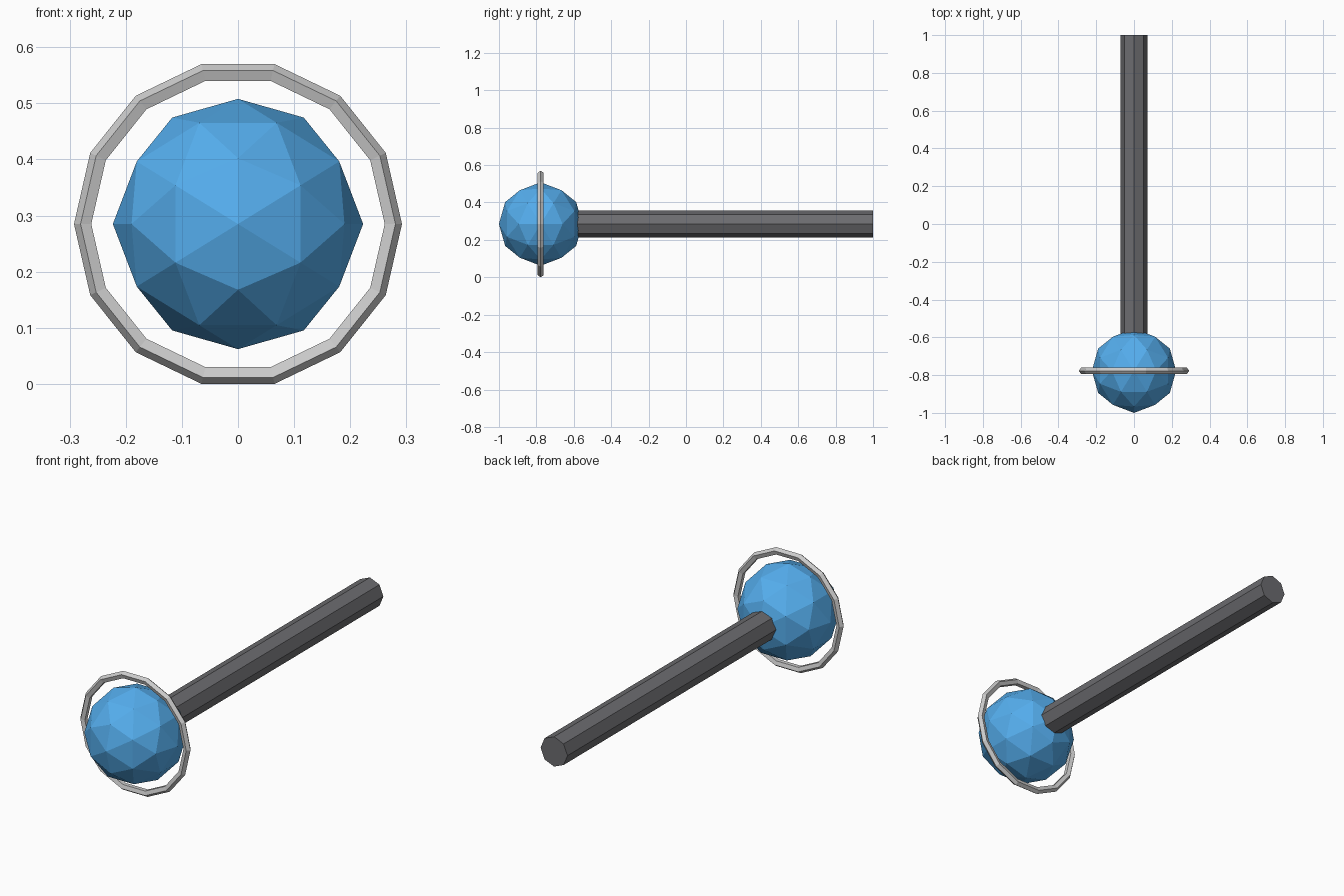
import bpy, bmesh
from math import pi, sqrt
from mathutils import Vector

if "Cube" in bpy.data.objects:
    bpy.data.objects.remove(bpy.data.objects["Cube"])

CENTRE = Vector((0, -0.777, 0.285))


def finish(obj, name, color=None):
    obj.name = name
    if color:
        mat = bpy.data.materials.new(name + "_colour")
        mat.diffuse_color = (*color, 1)
        mat.use_nodes = True
        mat.node_tree.nodes["Principled BSDF"].inputs["Base Color"].default_value = mat.diffuse_color
        obj.data.materials.append(mat)


# Ball: icosahedron with two-fold axes along x, y, z, subdivided once
phi, s = (1 + sqrt(5)) / 2, (-1, 1)
corners = [Vector(p) for a in s for b in s
           for p in ((a, 0, b * phi), (b * phi, a, 0), (0, b * phi, a))]
mids = [(p + q) / 2 for i, p in enumerate(corners) for q in corners[:i]
        if (p - q).length < 2.1]
bm = bmesh.new()
for p in corners + mids:
    bm.verts.new(p.normalized() * 0.223)
bmesh.ops.convex_hull(bm, input=bm.verts)
bmesh.ops.recalc_face_normals(bm, faces=bm.faces)
mesh = bpy.data.meshes.new("ball")
bm.to_mesh(mesh)
bm.free()
ball = bpy.data.objects.new("ball", mesh)
ball.location = CENTRE
bpy.context.collection.objects.link(ball)
finish(ball, "ball", (0.09, 0.42, 0.85))

# Ring around the ball: 14 segments, five-sided tube
bpy.ops.mesh.primitive_torus_add(major_segments=14, minor_segments=5,
                                 major_radius=0.2753, minor_radius=0.017,
                                 location=CENTRE, rotation=(pi / 2, 0, 0))
finish(bpy.context.object, "ring")

# Handle: octagonal rod running back from inside the ball
start, end = -0.62, 1.0
bpy.ops.mesh.primitive_cylinder_add(vertices=8, radius=0.0715, depth=end - start,
                                    location=(0, (start + end) / 2, CENTRE.z),
                                    rotation=(pi / 2, 0, 0))
finish(bpy.context.object, "handle", (0.15, 0.15, 0.16))
